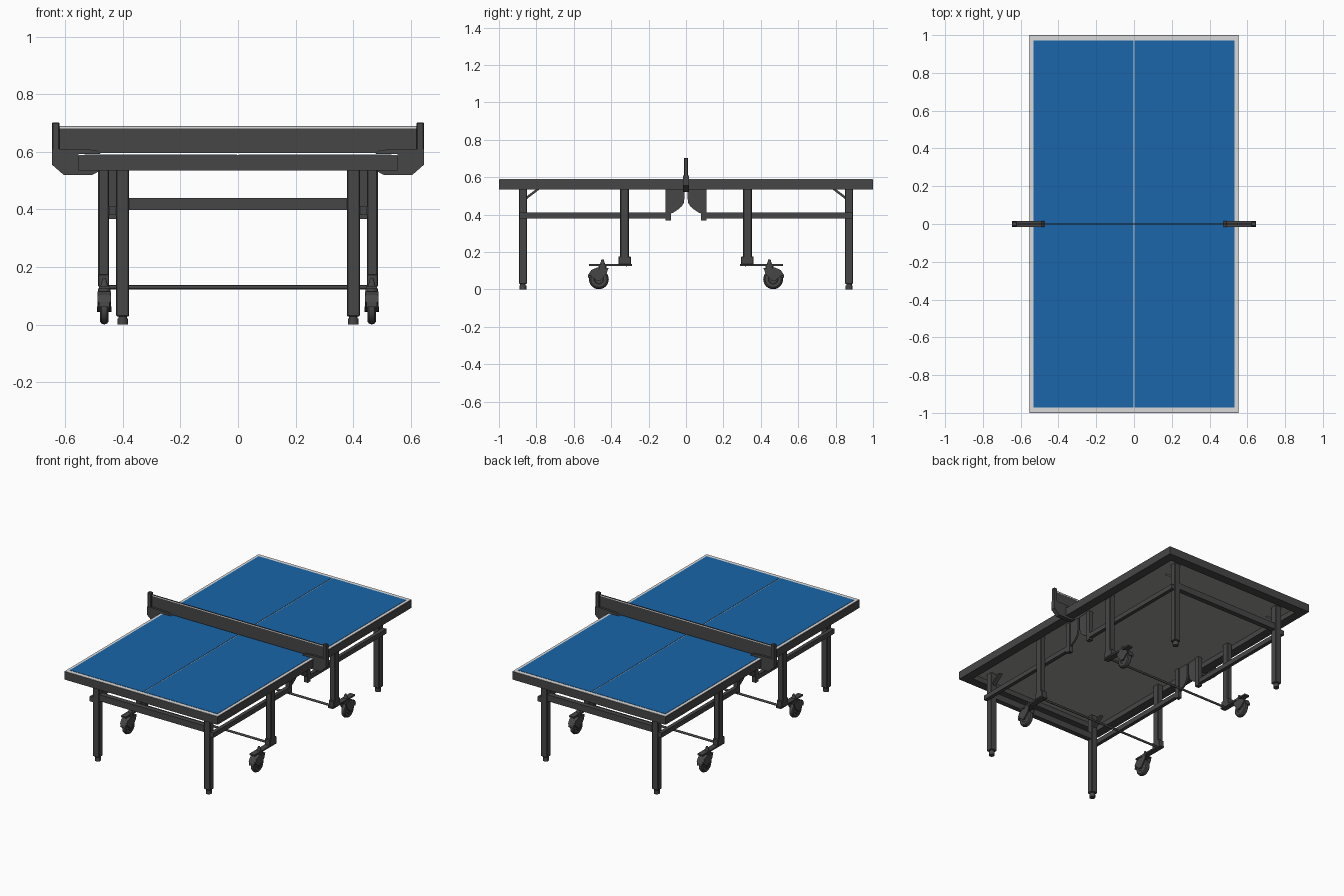
import bpy, bmesh, math
from mathutils import Matrix, Vector

if "Cube" in bpy.data.objects:
    bpy.data.objects.remove(bpy.data.objects["Cube"])


def material(name, rgb):
    m = bpy.data.materials.new(name)
    m.diffuse_color = (*rgb, 1)
    m.use_nodes = True
    m.node_tree.nodes["Principled BSDF"].inputs["Base Color"].default_value = m.diffuse_color
    return m


DARK = material("dark grey metal", (0.062, 0.062, 0.062))
BLUE = material("table blue", (0.010, 0.133, 0.400))
WHITE = material("line white", (0.70, 0.70, 0.70))
UNDER = material("underside grey", (0.33, 0.33, 0.32))


def finish(bm, name, mat, smooth=False):
    bmesh.ops.recalc_face_normals(bm, faces=bm.faces)
    me = bpy.data.meshes.new(name)
    bm.to_mesh(me)
    bm.free()
    ob = bpy.data.objects.new(name, me)
    bpy.context.collection.objects.link(ob)
    me.materials.append(mat)
    if smooth:
        bpy.ops.object.select_all(action='DESELECT')
        ob.select_set(True)
        bpy.context.view_layer.objects.active = ob
        bpy.ops.object.shade_smooth_by_angle(angle=math.radians(35))
    return ob


def box(name, x, y, z, mat=DARK, bevel=0.0):
    """Box from (min, max) ranges on each axis."""
    bm = bmesh.new()
    size = [abs(r[1] - r[0]) for r in (x, y, z)]
    mid = [(r[0] + r[1]) / 2 for r in (x, y, z)]
    bmesh.ops.create_cube(bm, size=1, matrix=Matrix.Translation(mid) @ Matrix.Diagonal((*size, 1)))
    if bevel:
        bmesh.ops.bevel(bm, geom=bm.edges[:], offset=bevel, segments=1, affect='EDGES')
    return finish(bm, name, mat)


def cyl(name, p, q, r, r2=None, mat=DARK, n=20):
    """Cylinder or cone from point p to point q."""
    p, q = Vector(p), Vector(q)
    rot = (q - p).to_track_quat('Z', 'Y').to_matrix().to_4x4()
    bm = bmesh.new()
    bmesh.ops.create_cone(bm, cap_ends=True, segments=n, radius1=r, radius2=r if r2 is None else r2,
                          depth=(q - p).length, matrix=Matrix.Translation((p + q) / 2) @ rot)
    return finish(bm, name, mat, True)


def profile(name, pts, axis, lo, hi, mat=DARK):
    """Extrude a 2D profile: (y, z) along x, or (x, z) along y."""
    bm = bmesh.new()
    place = (lambda a, b, t: (t, a, b)) if axis == 'x' else (lambda a, b, t: (a, t, b))
    f = bm.faces.new([bm.verts.new(place(a, b, lo)) for a, b in pts])
    ext = bmesh.ops.extrude_face_region(bm, geom=[f])
    shift = Vector(place(0, 0, hi - lo))
    bmesh.ops.translate(bm, vec=shift, verts=[v for v in ext['geom'] if isinstance(v, bmesh.types.BMVert)])
    return finish(bm, name, mat)


def wheel(x, y, z):
    """Caster tyre with rounded tread."""
    half = [(0.0, 0.012), (0.022, 0.012), (0.026, 0.015), (0.043, 0.015), (0.050, 0.010), (0.053, 0.0)]
    prof = half + [(r, -w) for r, w in reversed(half[:-1])]
    bm = bmesh.new()
    vs = [bm.verts.new((x + w, y, z + r)) for r, w in prof]
    es = [bm.edges.new(e) for e in zip(vs, vs[1:])]
    bmesh.ops.spin(bm, geom=vs + es, cent=(x, y, z), axis=(1, 0, 0), angle=math.tau, steps=28)
    bmesh.ops.remove_doubles(bm, verts=bm.verts, dist=1e-5)
    finish(bm, "caster_wheel", DARK, True)


# Table top: panel, underside plate, apron frame, white border plate, two blue fields
# (the centre line is the narrow groove left between the fields)
W, T = 0.553, 0.587
box("top_panel", (-W, W), (-1, 1), (0.572, T))
box("underside_plate", (-W + 0.01, W - 0.01), (-0.99, 0.99), (0.568, 0.573), UNDER)
F = 0.06
for s in (-1, 1):
    box("side_apron", (s * (W - F), s * W), (-1, 1), (0.535, 0.574))
    box("end_apron", (-W + F, W - F), (s * (1 - F), s * 1.0), (0.535, 0.574))
    box("blue_field", (s * 0.0035, s * 0.532), (-0.972, 0.972), (T, T + 0.004), BLUE)
box("border_line_plate", (-W + 0.002, W - 0.002), (-0.998, 0.998), (T - 0.001, T + 0.002), WHITE)

# Net with tape
box("net", (-0.622, 0.622), (-0.002, 0.002), (0.596, 0.688))
box("net_tape", (-0.622, 0.622), (-0.003, 0.003), (0.681, 0.687), WHITE)
box("net_top_cord", (-0.622, 0.622), (-0.0035, 0.0035), (0.687, 0.690))

for sx in (-1, 1):
    # Net clamp and post
    clamp = [(0.475, 0.592), (0.49, 0.606), (0.56, 0.610), (0.645, 0.610), (0.645, 0.555), (0.605, 0.520),
             (0.505, 0.520), (0.478, 0.535), (0.553, 0.535), (0.553, 0.592)]
    profile("net_clamp", [(sx * a, b) for a, b in clamp], 'y', -0.015, 0.015)
    box("net_post", (sx * 0.620, sx * 0.645), (-0.012, 0.012), (0.60, 0.702), bevel=0.003)

    for sy in (-1, 1):
        # Outer leg with foot and diagonal brace
        box("outer_leg", (sx * 0.378, sx * 0.423), (sy * 0.850, sy * 0.893), (0.028, 0.57), bevel=0.004)
        cyl("foot_stem", (sx * 0.4, sy * 0.872, 0.012), (sx * 0.4, sy * 0.872, 0.03), 0.015)
        cyl("foot_pad", (sx * 0.4, sy * 0.872, 0), (sx * 0.4, sy * 0.872, 0.022), 0.018)
        brace = [(0.852, 0.482), (0.852, 0.498), (0.80, 0.537), (0.78, 0.537)]
        profile("leg_brace", [(sy * a, b) for a, b in brace], 'x', sx * 0.4 - 0.012, sx * 0.4 + 0.012)

        # Side rail, inner leg and its base
        box("side_rail", (sx * 0.423, sx * 0.447), (sy * 0.10, sy * 0.89), (0.380, 0.411))
        box("inner_leg", (sx * 0.447, sx * 0.485), (sy * 0.305, sy * 0.352), (0.135, 0.57), bevel=0.004)
        box("inner_leg_base", (sx * 0.447, sx * 0.485), (sy * 0.295, sy * 0.362), (0.132, 0.175), bevel=0.003)

        # Caster: plate, bolt, hood, fork cheeks, wheel and axle
        cx, cy, cz = sx * 0.464, sy * 0.466, 0.054
        box("caster_plate", (cx - 0.018, cx + 0.018), (sy * 0.29, sy * 0.518), (0.125, 0.135))
        cyl("caster_bolt", (cx, sy * 0.446, 0.132), (cx, sy * 0.446, 0.160), 0.014, 0.006)
        cyl("caster_swivel", (cx, sy * 0.446, 0.110), (cx, sy * 0.446, 0.126), 0.022)
        cheek = [(0.415, 0.114), (0.478, 0.116), (0.506, 0.104), (0.520, 0.078), (0.510, 0.074),
                 (0.478, 0.046), (0.458, 0.046), (0.425, 0.085)]
        for o in (-1, 1):
            profile("fork_cheek", [(sy * a, b) for a, b in cheek], 'x', cx + o * 0.017, cx + o * 0.024)
        hood = [(0.415, 0.114), (0.478, 0.116), (0.506, 0.104), (0.523, 0.078), (0.525, 0.062), (0.521, 0.062),
                (0.500, 0.098), (0.476, 0.109), (0.415, 0.108)]
        profile("fork_hood", [(sy * a, b) for a, b in hood], 'x', cx - 0.018, cx + 0.018)
        wheel(cx, cy, cz)
        cyl("caster_axle", (cx - 0.025, cy, cz), (cx + 0.025, cy, cz), 0.009, n=12)

        # Folding bracket near the net: upright and curved plate
        box("bracket_upright", (sx * 0.420, sx * 0.447), (sy * 0.080, sy * 0.110), (0.367, 0.57))
        curve = [(0.085, 0.57), (0.085, 0.405), (0.072, 0.408), (0.045, 0.425), (0.022, 0.445),
                 (0.012, 0.462), (0.008, 0.490), (0.008, 0.57)]
        profile("bracket_plate", [(sy * a, b) for a, b in curve], 'x', sx * 0.428, sx * 0.440)

# Cross members between the legs
for sy in (-1, 1):
    box("end_crossbar", (-0.38, 0.38), (sy * 0.855, sy * 0.888), (0.398, 0.440))
    cyl("caster_tie_rod", (-0.455, sy * 0.318, 0.130), (0.455, sy * 0.318, 0.130), 0.007, n=12)
